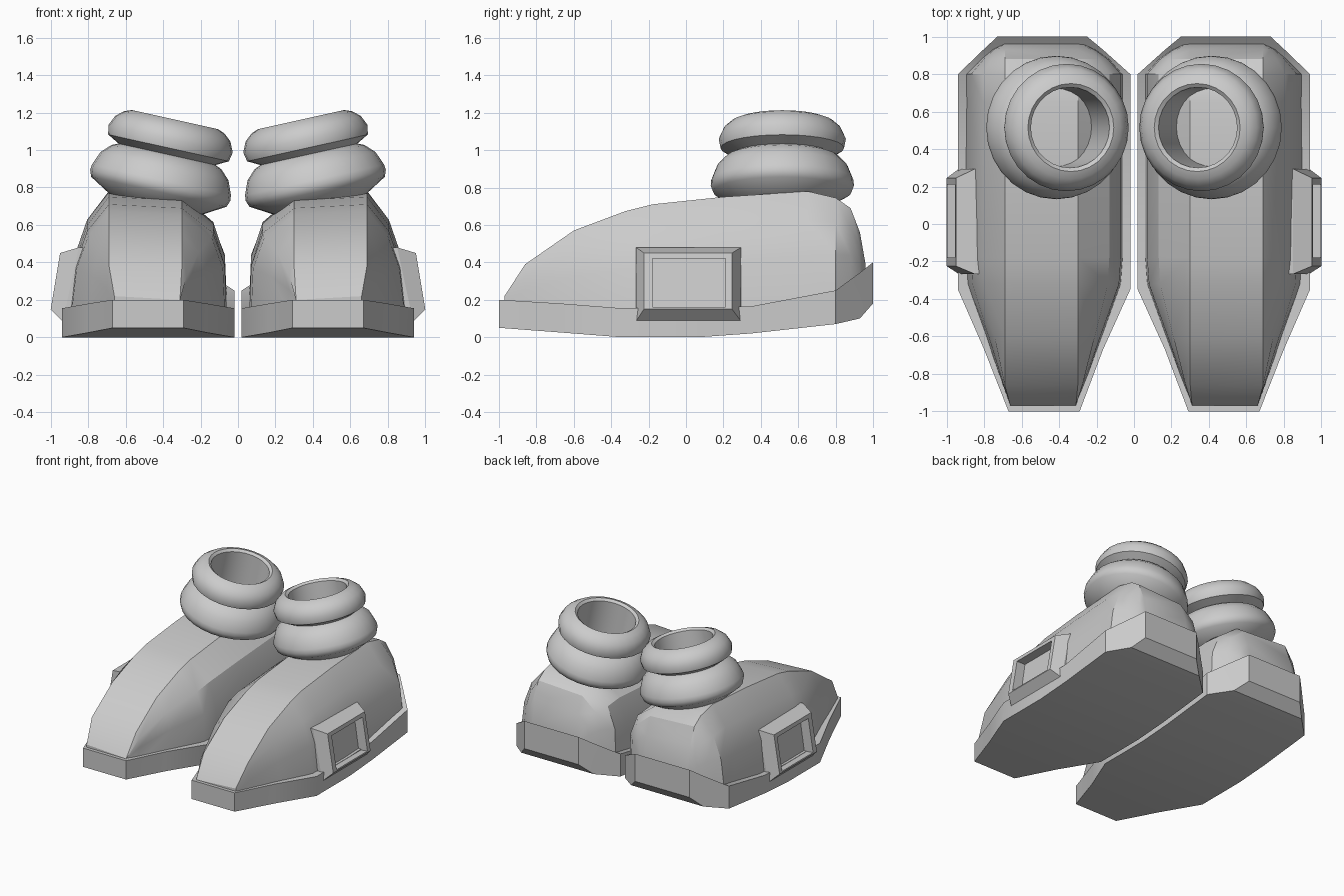
import bpy, bmesh
from math import radians, sin, cos, tau
from mathutils import Matrix, Vector

cube = bpy.data.objects.get("Cube")
if cube:
    bpy.data.objects.remove(cube, do_unlink=True)

grey = bpy.data.materials.new("light grey")
grey.use_nodes = True
colour = (0.6, 0.6, 0.6, 1)
grey.diffuse_color = colour
grey.node_tree.nodes["Principled BSDF"].inputs["Base Color"].default_value = colour


def loft(name, rings, side, wrap=False, angle=30):
    """Skin closed rings of points; wrap joins the last ring to the first."""
    bm = bmesh.new()
    rows = [[bm.verts.new((p[0] * side, p[1], p[2])) for p in ring] for ring in rings]
    n = len(rows[0])
    pairs = list(zip(rows, rows[1:]))
    if wrap:
        pairs.append((rows[-1], rows[0]))
    else:
        bm.faces.new(rows[0])
        bm.faces.new(rows[-1])
    for a, b in pairs:
        for i in range(n):
            j = (i + 1) % n
            bm.faces.new((a[i], a[j], b[j], b[i]))
    bmesh.ops.recalc_face_normals(bm, faces=bm.faces)
    mesh = bpy.data.meshes.new(name)
    bm.to_mesh(mesh)
    bm.free()
    mesh.materials.append(grey)
    obj = bpy.data.objects.new(name, mesh)
    bpy.context.collection.objects.link(obj)
    bpy.ops.object.select_all(action="DESELECT")
    obj.select_set(True)
    bpy.context.view_layer.objects.active = obj
    bpy.ops.object.shade_smooth_by_angle(angle=radians(angle))
    return obj


def sole_rings():
    # y, inner x, outer x, bottom z, top z
    stations = [(-1, .29, .67, .05, .20), (-.67, .165, .80, .025, .18),
                (-.35, .02, .94, 0, .155), (.07, .02, .94, 0, .155),
                (.35, .02, .94, .02, .165), (.8, .02, .94, .07, .25),
                (.93, .165, .805, .10, .345), (1, .25, .73, .18, .40)]
    return [[(xi, y, zb), (xo, y, zb), (xo, y, zt), (xi, y, zt)]
            for y, xi, xo, zb, zt in stations]


def upper_rings():
    # y, inner x, outer x, base z, top z
    stations = [(-.97, .31, .66, .15, .21), (-.86, .265, .70, .15, .38),
                (-.6, .17, .79, .13, .56), (-.32, .07, .89, .12, .665),
                (-.18, .06, .90, .12, .70), (.2, .06, .90, .12, .74),
                (.65, .06, .90, .15, .77), (.8, .06, .90, .2, .735),
                (.88, .13, .82, .24, .68), (.93, .2, .76, .28, .55),
                (.96, .26, .70, .3, .38)]
    rings = []
    for y, xi, xo, zb, zt in stations:
        ti, to, h = max(.3, xi), min(.69, xo), zt - zb
        rings.append([(xi, y, zb), (xi + .01, y, zb + .45 * h),
                      (xi + .3 * (ti - xi), y, zb + .75 * h),
                      (ti, y, zt - .01), (to, y, zt + .01),
                      (xo - .45 * (xo - to), y, zb + .77 * h),
                      (xo - .14 * (xo - to), y, zb + .45 * h), (xo, y, zb)])
    return rings


def cuff_rings():
    # Radius and height along the tilted ankle axis, from inside to outside
    profile = [(.21, -.42), (.215, .09), (.235, .105), (.275, .09), (.315, .055),
               (.34, 0), (.33, -.05), (.265, -.085), (.30, -.1), (.35, -.15),
               (.38, -.225), (.383, -.255), (.37, -.29), (.25, -.36), (.24, -.42)]
    place = Matrix.Translation((.36, .515, 1.06)) @ Matrix.Rotation(radians(-12.5), 4, "Y")
    steps = 28
    return [[place @ Vector((r * cos(tau * k / steps), r * sin(tau * k / steps), h))
             for r, h in profile] for k in range(steps)]


def frame_rings():
    # Rectangles: y range, z range, x at bottom, x at top
    steps = [(-.267, .294, .085, .48, .86, .80), (-.267, .294, .085, .48, .935, .85),
             (-.225, .246, .15, .45, 1, .95), (-.18, .21, .16, .42, .998, .955),
             (-.18, .21, .15, .42, .92, .88)]
    return [[(xb, y0, z0), (xb, y1, z0), (xt, y1, z1), (xt, y0, z1)]
            for y0, y1, z0, z1, xb, xt in steps]


for label, side in (("left", 1), ("right", -1)):
    loft(label + "_sole", sole_rings(), side)
    loft(label + "_upper", upper_rings(), side)
    loft(label + "_ankle_cuff", cuff_rings(), side, wrap=True, angle=40)
    loft(label + "_side_frame", frame_rings(), side, angle=10)
